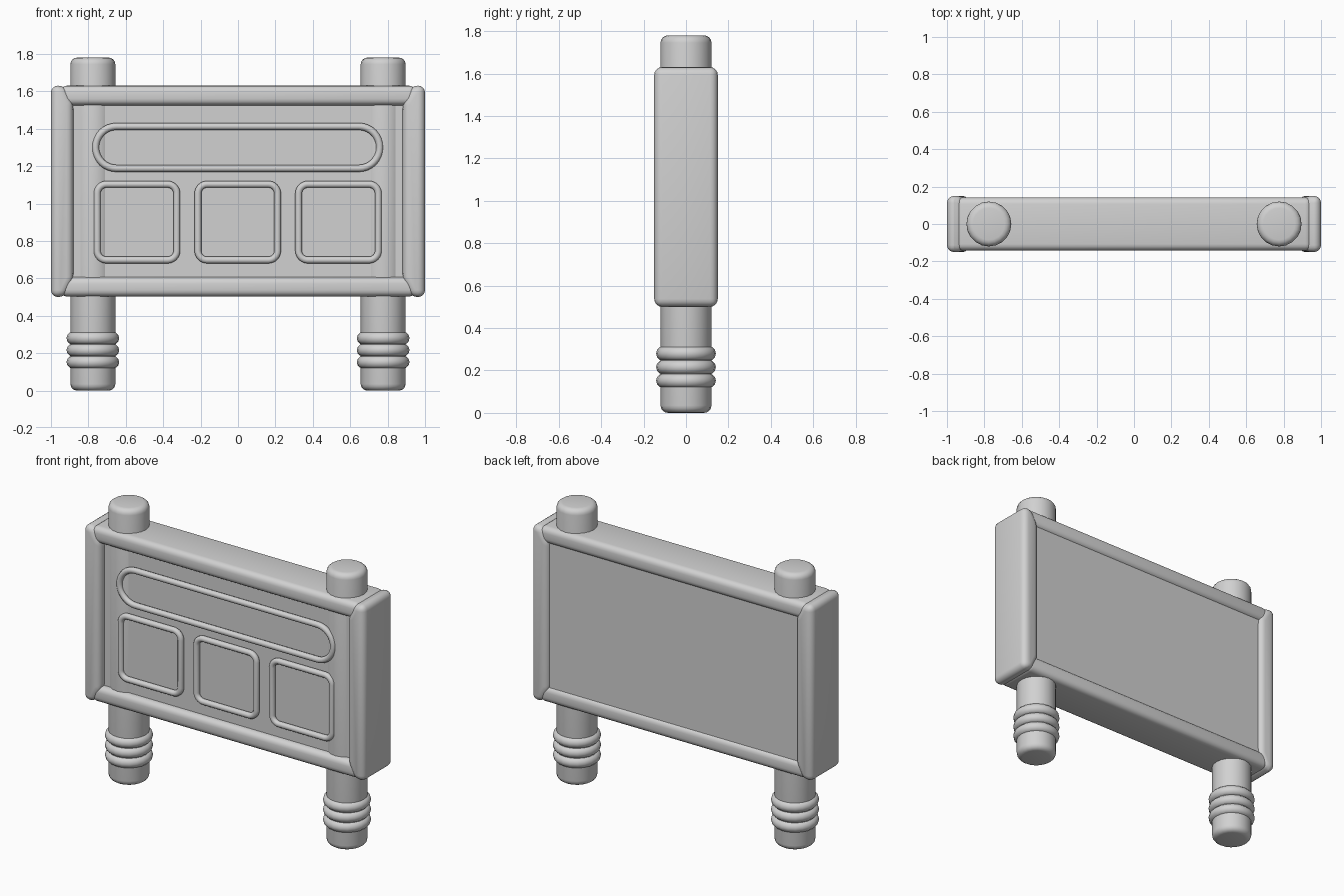
import bpy, bmesh, math
from mathutils import Vector

old = bpy.data.objects.get("Cube")
if old:
    bpy.data.objects.remove(old, do_unlink=True)

# One plain grey material for everything
grey = bpy.data.materials.new("plain_grey")
grey.use_nodes = True
colour = (0.64, 0.64, 0.64, 1)
grey.diffuse_color = colour
grey.node_tree.nodes["Principled BSDF"].inputs["Base Color"].default_value = colour


def finish(name, bm, angle=40):
    bmesh.ops.recalc_face_normals(bm, faces=bm.faces)
    mesh = bpy.data.meshes.new(name)
    bm.to_mesh(mesh)
    bm.free()
    mesh.materials.append(grey)
    obj = bpy.data.objects.new(name, mesh)
    bpy.context.collection.objects.link(obj)
    bpy.ops.object.select_all(action='DESELECT')
    obj.select_set(True)
    bpy.context.view_layer.objects.active = obj
    bpy.ops.object.shade_smooth_by_angle(angle=math.radians(angle))


def prism(name, outline, y0, y1, bevel=0):
    """Extrude an x-z outline along y and round its edges."""
    bm = bmesh.new()
    face = bm.faces.new([bm.verts.new((x, y0, z)) for x, z in outline])
    result = bmesh.ops.extrude_face_region(bm, geom=[face])
    moved = [g for g in result["geom"] if isinstance(g, bmesh.types.BMVert)]
    bmesh.ops.translate(bm, verts=moved, vec=(0, y1 - y0, 0))
    if bevel:
        bmesh.ops.recalc_face_normals(bm, faces=bm.faces)
        bmesh.ops.bevel(bm, geom=bm.edges[:], offset=bevel, segments=4,
                        profile=0.5, affect='EDGES', clamp_overlap=True)
    finish(name, bm)


def rectangle(x0, x1, z0, z1):
    return [(x0, z0), (x1, z0), (x1, z1), (x0, z1)]


def lathe(name, profile, x, steps=20):
    """Spin a radius-height profile about a vertical axis at x."""
    bm = bmesh.new()
    verts = [bm.verts.new((r, 0, z)) for r, z in profile]
    edges = [bm.edges.new(pair) for pair in zip(verts, verts[1:])]
    bmesh.ops.spin(bm, geom=verts + edges, axis=(0, 0, 1), cent=(0, 0, 0),
                   steps=steps, angle=math.tau)
    bmesh.ops.remove_doubles(bm, verts=bm.verts, dist=0.0005)
    bmesh.ops.translate(bm, verts=bm.verts, vec=(x, 0, 0))
    finish(name, bm)


def arc(cr, cz, radius, start, end, count):
    return [(cr + radius * math.cos(math.radians(a)),
             cz + radius * math.sin(math.radians(a)))
            for a in [start + (end - start) * i / count for i in range(count + 1)]]


def post(name, x, z0, z1, radius=0.12, soft=0.035):
    inner = radius - soft
    lathe(name, [(0, z0)] + arc(inner, z0 + soft, soft, -90, 0, 4)
          + arc(inner, z1 - soft, soft, 0, 90, 4) + [(0, z1)], x)


def trim(name, x0, x1, z0, z1, radius, y, tube=0.019):
    """Rounded raised border following a rounded rectangle."""
    points = []
    for cx, cz, start in ((x1 - radius, z1 - radius, 0), (x0 + radius, z1 - radius, 90),
                          (x0 + radius, z0 + radius, 180), (x1 - radius, z0 + radius, 270)):
        points += arc(cx, cz, radius, start, start + 90, 8)
    # Drop duplicate points where two corners meet
    clean = [p for i, p in enumerate(points)
             if (Vector(p) - Vector(points[i - 1])).length > 0.001]
    curve = bpy.data.curves.new(name, 'CURVE')
    curve.dimensions = '3D'
    curve.bevel_depth = tube
    curve.bevel_resolution = 3
    spline = curve.splines.new('POLY')
    spline.points.add(len(clean) - 1)
    for point, (px, pz) in zip(spline.points, clean):
        point.co = (px, y, pz, 1)
    spline.use_cyclic_u = True
    curve.materials.append(grey)
    bpy.context.collection.objects.link(bpy.data.objects.new(name, curve))


# Solid board panel; the posts stand slightly proud of its front
PANEL_FRONT = -0.1
prism("panel", rectangle(-0.92, 0.92, 0.55, 1.58), PANEL_FRONT, 0.125)

# Frame rails
prism("top_rail", rectangle(-0.95, 0.95, 1.525, 1.63), -0.142, 0.142, 0.035)
prism("bottom_rail", rectangle(-0.95, 0.95, 0.503, 0.607), -0.142, 0.142, 0.035)

for side, s in (("left", 1), ("right", -1)):
    # Side rails with mitred inner corners
    outline = [(s * x, z) for x, z in ((0.88, 0.595), (0.925, 0.5), (1, 0.5),
                                       (1, 1.63), (0.925, 1.63), (0.88, 1.535))]
    prism(side + "_side_rail", outline, -0.15, 0.15, 0.045)

    # Full-height post through the board
    post(side + "_post", s * 0.776, 0, 1.78)

    # Stacked rings near the foot
    for i in range(3):
        ring = arc(0.107, 0.152 + 0.064 * i, 0.034, -180, 180, 12)
        lathe(f"{side}_post_ring_{i + 1}", ring, s * 0.776)

# Raised borders: one pill above three squares
TRIM_Y = PANEL_FRONT - 0.014
trim("title_border", -0.762, 0.758, 1.188, 1.412, 0.112, TRIM_Y)
for i, name in enumerate(("right", "middle", "left")):
    cx = -0.54 + 0.5385 * i
    trim(name + "_square_border", cx - 0.213, cx + 0.213, 0.698, 1.103, 0.05, TRIM_Y)
